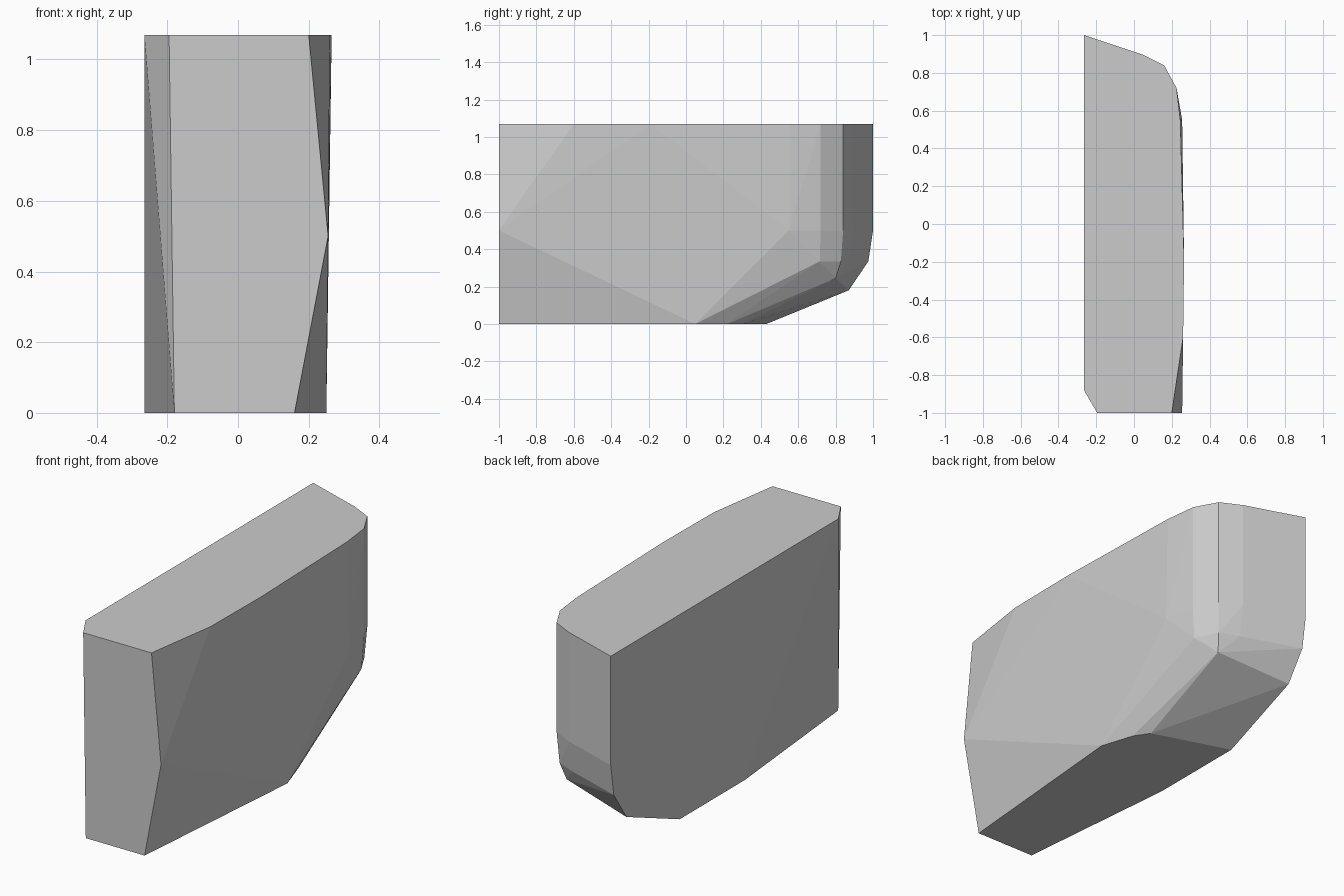
import bpy, bmesh, math

if "Cube" in bpy.data.objects:
    bpy.data.objects.remove(bpy.data.objects["Cube"])

TOP = 1.07
LEFT = -0.265   # plane of the big flat side

# Back corner profile (x, y), shared by the upper levels
back_corner = [(LEFT, 1.0), (0.05, 0.895), (0.16, 0.84), (0.225, 0.72)]

# Outline corners at each height; the faceted body is their convex skin
levels = {
    TOP: back_corner + [(0.245, 0.55), (0.265, -0.19), (0.26, -0.6),
                        (0.20, -1.0), (-0.195, -1.0), (LEFT, -0.88)],
    0.5: back_corner + [(0.255, 0.55), (0.255, -1.0)],
    0.335: [(LEFT, 0.975), (0.05, 0.87), (0.151, 0.828), (0.213, 0.715)],
    0.245: [(0.13, 0.80)],
    0.18: [(LEFT, 0.87)],
    0.0: [(LEFT, 0.43), (0.143, 0.30), (0.195, 0.22), (0.25, 0.05),
          (0.16, -1.0), (-0.18, -1.0), (LEFT, -0.105)],
}

# Faceted block
bm = bmesh.new()
for z, outline in levels.items():
    for x, y in outline:
        bm.verts.new((x, y, z))
hull = bmesh.ops.convex_hull(bm, input=bm.verts[:])
loose = [v for v in bm.verts if not v.link_faces]
bmesh.ops.delete(bm, geom=loose, context='VERTS')
bmesh.ops.dissolve_limit(bm, angle_limit=math.radians(0.5),
                         verts=bm.verts[:], edges=bm.edges[:])
bmesh.ops.recalc_face_normals(bm, faces=bm.faces[:])

mesh = bpy.data.meshes.new("faceted_block")
bm.to_mesh(mesh)
bm.free()

# Plain grey, flat faces
grey = bpy.data.materials.new("light grey")
grey.diffuse_color = (0.6, 0.6, 0.6, 1.0)
grey.use_nodes = True
grey.node_tree.nodes["Principled BSDF"].inputs["Base Color"].default_value = grey.diffuse_color
mesh.materials.append(grey)
block = bpy.data.objects.new("faceted_block", mesh)
bpy.context.collection.objects.link(block)
